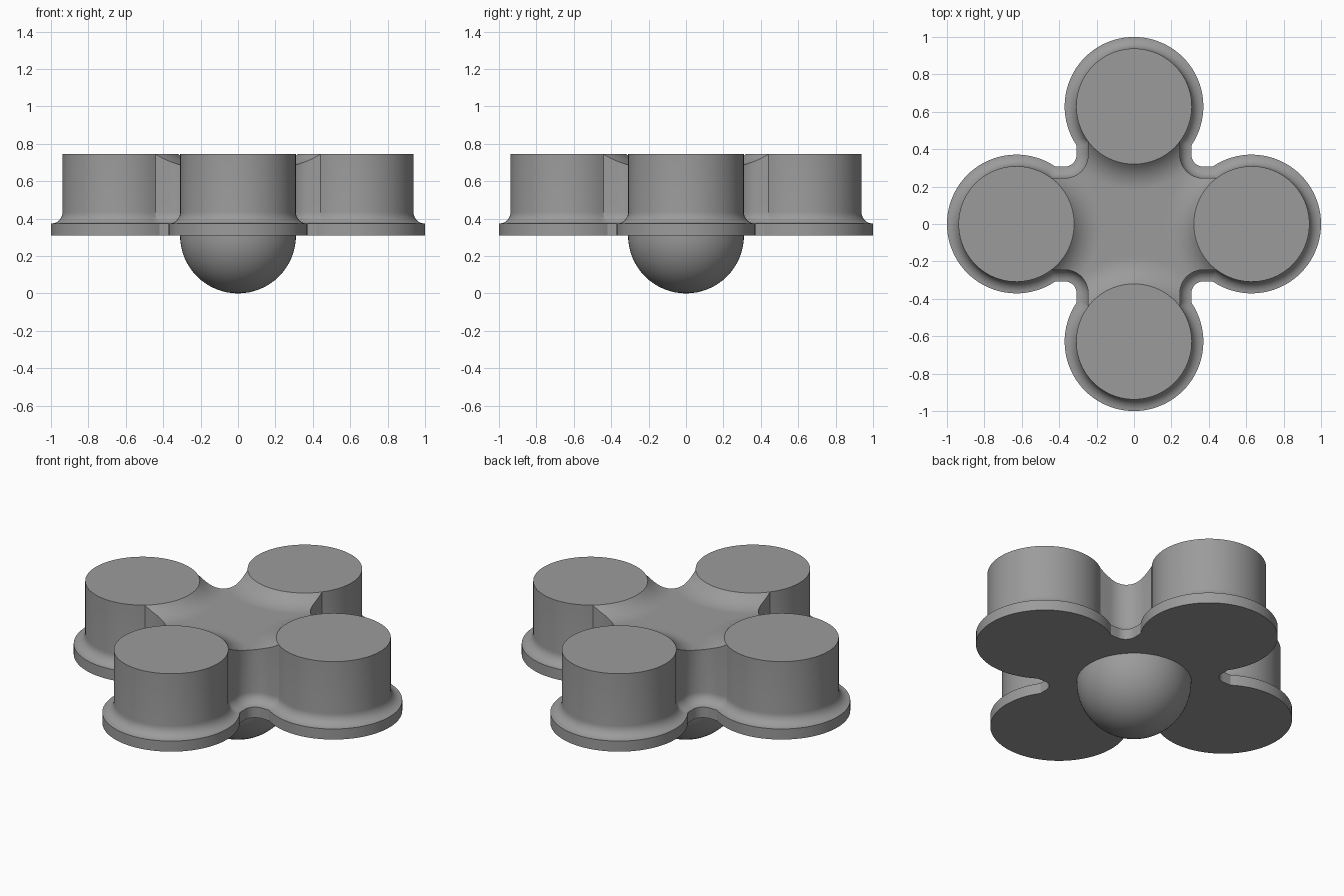
import bpy, bmesh, math
from mathutils import Vector, Matrix

if "Cube" in bpy.data.objects:
    bpy.data.objects.remove(bpy.data.objects["Cube"])

C, R = 0.629, 0.309            # pad centre distance and radius
HALF, RC = 0.245, 0.125        # arm half width, inner corner radius
Z0, Z1, ZT = 0.31, 0.373, 0.745  # flange bottom, flange top, pad top
F = 0.062                      # flange width and fillet radius
DIP, DISH_R = 0.06, 0.185      # depth and fillet radius of the central dish
DISH_W = math.sqrt(2 * DISH_R * DIP - DIP * DIP)
N_OUT, N_LINE, N_CORNER, N_IN, RINGS = 56, 5, 12, 32, 20

grey = bpy.data.materials.new("grey")
grey.diffuse_color = (0.33, 0.33, 0.33, 1)
grey.use_nodes = True
grey.node_tree.nodes["Principled BSDF"].inputs["Base Color"].default_value = grey.diffuse_color


def turn(points, k):
    m = Matrix.Rotation(k * math.pi / 2, 2)
    return [m @ p for p in points]


def on_circle(cx, cy, r, a):
    return Vector((cx + r * math.cos(a), cy + r * math.sin(a)))


def junction_angle(d):
    y = HALF + d
    return math.atan2(y, -math.sqrt((R + d) ** 2 - y * y))


def arm_outline(d):
    """One quarter of the outline, grown outward by d: pad arc, then inner corner."""
    a, k = junction_angle(d), HALF + RC
    pts = [on_circle(C, 0, R + d, -a + 2 * a * i / N_OUT) for i in range(N_OUT + 1)]
    corner = [on_circle(k, k, RC - d, -math.pi / 2 * (1 + i / N_CORNER))
              for i in range(N_CORNER + 1)]
    line = [pts[-1].lerp(corner[0], i / N_LINE) for i in range(1, N_LINE)]
    mirrored = [Vector((p.y, p.x)) for p in reversed(line)]
    return pts + line + corner + mirrored


def dish_height(p):
    gap = min((p - c).length for c in turn([Vector((C, 0))], 0) + turn([Vector((C, 0))], 1)
              + turn([Vector((C, 0))], 2) + turn([Vector((C, 0))], 3)) - R
    t = max(0.0, DISH_W - max(gap, 0.0))
    return ZT - DIP + DISH_R - math.sqrt(DISH_R ** 2 - t * t)


def finish(bm, name):
    bmesh.ops.recalc_face_normals(bm, faces=bm.faces)
    me = bpy.data.meshes.new(name)
    bm.to_mesh(me)
    bm.free()
    me.materials.append(grey)
    ob = bpy.data.objects.new(name, me)
    bpy.context.collection.objects.link(ob)
    bpy.ops.object.select_all(action='DESELECT')
    ob.select_set(True)
    bpy.context.view_layer.objects.active = ob
    bpy.ops.object.shade_smooth_by_angle(angle=math.radians(30))


def bridge(bm, a, b):
    for i in range(len(a)):
        j = (i + 1) % len(a)
        bm.faces.new((a[i], a[j], b[j], b[i]))


# Four-lobed body: flange, fillet, walls
bm = bmesh.new()
profile = [(F, Z0), (F, Z1)]
for i in range(7, -1, -1):
    t = math.pi / 2 * i / 8
    profile.append((F - F * math.cos(t), Z1 + F - F * math.sin(t)))
loops = []
for d, z in profile:
    pts = [p for k in range(4) for p in turn(arm_outline(d), k)]
    loops.append([bm.verts.new((p.x, p.y, z)) for p in pts])
quarter = arm_outline(0)
n = len(quarter)
top = []
for k in range(4):
    for i, p in enumerate(turn(quarter, k)):
        top.append(bm.verts.new((p.x, p.y, ZT if i <= N_OUT else dish_height(p))))
loops.append(top)
for a, b in zip(loops, loops[1:]):
    bridge(bm, a, b)
bm.faces.new(loops[0])

# Flat pad tops, collecting the rim of the dish between them
rim = []
a0 = junction_angle(0)
for k in range(4):
    inner = [on_circle(C, 0, R, -a0 - (2 * math.pi - 2 * a0) * i / N_IN)
             for i in range(1, N_IN)]
    inner = [bm.verts.new((p.x, p.y, ZT)) for p in turn(inner, k)]
    outer = top[k * n:k * n + N_OUT + 1]
    bm.faces.new(outer + inner[::-1])
    rim += [outer[0]] + inner + [outer[-1]] + top[k * n + N_OUT + 1:(k + 1) * n]

# Dished centre surface
ring = rim
for r in range(RINGS - 1, 0, -1):
    nxt = []
    for v in rim:
        p = v.co.xy * (r / RINGS)
        nxt.append(bm.verts.new((p.x, p.y, dish_height(p))))
    bridge(bm, ring, nxt)
    ring = nxt
hub = bm.verts.new((0, 0, dish_height(Vector((0, 0)))))
for i in range(len(ring)):
    bm.faces.new((ring[i], ring[(i + 1) % len(ring)], hub))
finish(bm, "lobed_body")

# Half ball underneath
bm = bmesh.new()
bmesh.ops.create_uvsphere(bm, u_segments=64, v_segments=32, radius=Z0)
bmesh.ops.delete(bm, geom=[v for v in bm.verts if v.co.z > 0.001], context='VERTS')
bmesh.ops.translate(bm, verts=bm.verts, vec=(0, 0, Z0))
bmesh.ops.contextual_create(bm, geom=[e for e in bm.edges if e.is_boundary])
finish(bm, "half_ball")
